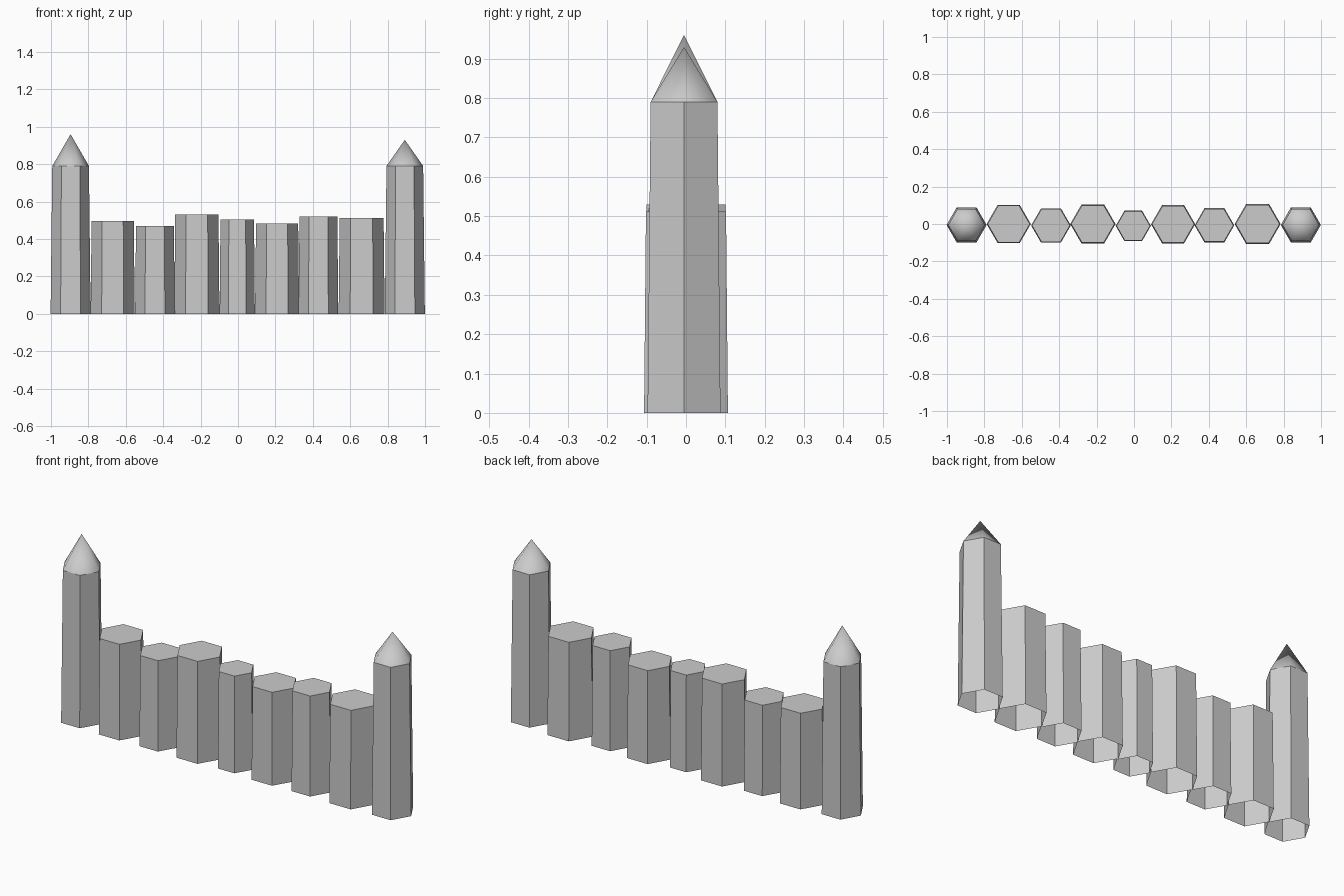
import bpy, bmesh
from math import cos, sin, pi

cube = bpy.data.objects.get("Cube")
if cube:
    bpy.data.objects.remove(cube)

stone = bpy.data.materials.new("grey_stone")
stone.use_nodes = True
colour = (0.6, 0.6, 0.6, 1)
stone.diffuse_color = colour
stone.node_tree.nodes["Principled BSDF"].inputs["Base Color"].default_value = colour


def add_object(name, bm, smooth=False):
    bmesh.ops.recalc_face_normals(bm, faces=bm.faces)
    for f in bm.faces:
        f.smooth = smooth
    mesh = bpy.data.meshes.new(name)
    bm.to_mesh(mesh)
    bm.free()
    mesh.materials.append(stone)
    obj = bpy.data.objects.new(name, mesh)
    bpy.context.collection.objects.link(obj)


def hexagon(bm, x, y, z, r):
    return [bm.verts.new((x + r * cos(i * pi / 3), y + r * sin(i * pi / 3), z))
            for i in range(6)]


def column(name, x, y, r, top_r, height):
    """Tapered six-sided column, closed on top and open underneath."""
    bm = bmesh.new()
    low = hexagon(bm, x, y, 0, r)
    high = hexagon(bm, x, y, height, top_r)
    for i in range(6):
        j = (i + 1) % 6
        bm.faces.new((low[i], low[j], high[j], high[i]))
    bm.faces.new(high)
    add_object(name, bm)


def spire(name, x, y, z, r, tip):
    """Six-sided pointed cap with soft shading."""
    bm = bmesh.new()
    ring = hexagon(bm, x, y, z, r)
    apex = bm.verts.new((x, y, tip))
    for i in range(6):
        bm.faces.new((ring[i], ring[(i + 1) % 6], apex))
    add_object(name, bm, smooth=True)


# Wall columns: x, y, radius, height
wall = [
    (-0.67, 0.0, 0.118, 0.497),
    (-0.444, -0.008, 0.106, 0.47),
    (-0.22, 0.0, 0.121, 0.53),
    (-0.004, -0.01, 0.094, 0.503),
    (0.209, -0.001, 0.118, 0.483),
    (0.43, -0.007, 0.106, 0.52),
    (0.661, 0.0, 0.123, 0.512),
]
for n, (x, y, r, h) in enumerate(wall, 1):
    column(f"wall_column_{n}", x, y, r, r * 0.955, h)

# End posts with pointed caps
for side, x, tip in (("right", -0.895, 0.96), ("left", 0.892, 0.93)):
    column(f"{side}_post", x, -0.005, 0.107, 0.098, 0.79)
    spire(f"{side}_post_cap", x, -0.005, 0.79, 0.098, tip)
